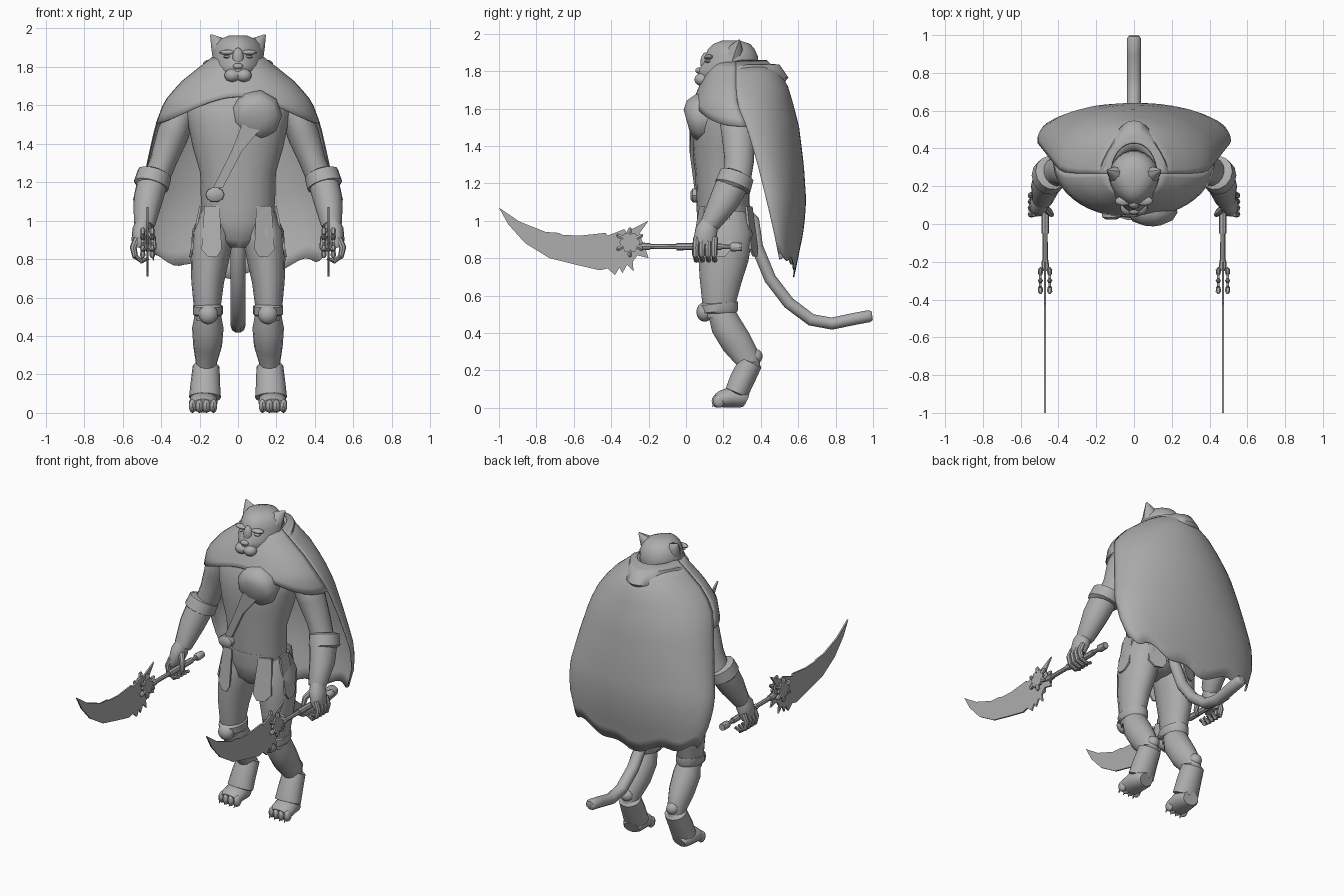
import bpy, bmesh, math
from mathutils import Vector

grey = bpy.data.materials.new("stone_grey")
grey.diffuse_color = (0.42, 0.42, 0.42, 1)


def finish(name, bm, mirror=False, angle=40, solid=0):
    bmesh.ops.recalc_face_normals(bm, faces=bm.faces)
    me = bpy.data.meshes.new(name)
    bm.to_mesh(me)
    bm.free()
    me.materials.append(grey)
    ob = bpy.data.objects.new(name, me)
    bpy.context.collection.objects.link(ob)
    bpy.ops.object.select_all(action='DESELECT')
    bpy.context.view_layer.objects.active = ob
    ob.select_set(True)
    bpy.ops.object.shade_smooth_by_angle(angle=math.radians(angle))
    if solid:
        ob.modifiers.new("thickness", 'SOLIDIFY').thickness = solid
    if mirror:
        ob.modifiers.new("mirror", 'MIRROR')
    return ob


def loft(name, rows, closed=True, caps=True, **kw):
    """Skin a list of point rows."""
    bm = bmesh.new()
    vs = [[bm.verts.new(p) for p in r] for r in rows]
    n = len(rows[0])
    for a, b in zip(vs, vs[1:]):
        for i in range(n if closed else n - 1):
            j = (i + 1) % n
            bm.faces.new((a[i], a[j], b[j], b[i]))
    if caps and closed:
        bm.faces.new(vs[0])
        bm.faces.new(vs[-1])
    return finish(name, bm, **kw)


def tube(name, pts, n=14, **kw):
    """Elliptical rings (x, y, z, radius across, radius deep) along a path."""
    P = [Vector(p[:3]) for p in pts]
    rows = []
    for i, p in enumerate(pts):
        t = (P[min(i + 1, len(P) - 1)] - P[max(i - 1, 0)]).normalized()
        u = Vector((1, 0, 0)) if abs(t.x) < 0.95 else Vector((0, 1, 0))
        u = (u - t * u.dot(t)).normalized()
        v = t.cross(u)
        ring = [2 * math.pi * k / n for k in range(n)]
        rows.append([P[i] + u * p[3] * math.cos(a) + v * p[4] * math.sin(a) for a in ring])
    return loft(name, rows, **kw)


def stack(name, rings, n=20, taper=0, **kw):
    """Level rings (z, half width, front y, back y), optionally narrowed toward the front."""
    rows = []
    for z, w, f, b in rings:
        ring = [2 * math.pi * k / n for k in range(n)]
        rows.append([(w * math.cos(a) * (1 + taper * min(0, math.sin(a))),
                      (f + b) / 2 + (b - f) / 2 * math.sin(a), z) for a in ring])
    return loft(name, rows, **kw)


def ball(name, c, r, mirror=False, seg=14):
    bm = bmesh.new()
    bmesh.ops.create_uvsphere(bm, u_segments=seg, v_segments=8, radius=1)
    for v in bm.verts:
        v.co = Vector(c) + Vector((v.co.x * r[0], v.co.y * r[1], v.co.z * r[2]))
    return finish(name, bm, mirror)


def plate(name, pts, d, mirror=False):
    """Flat outline extruded along the vector d."""
    bm = bmesh.new()
    f = bm.faces.new([bm.verts.new(p) for p in pts])
    r = bmesh.ops.extrude_face_region(bm, geom=[f])
    bmesh.ops.translate(bm, vec=d, verts=[e for e in r['geom'] if isinstance(e, bmesh.types.BMVert)])
    return finish(name, bm, mirror, 25)


# torso and pelvis
stack("torso", [(1.06, .188, .06, .34), (1.1, .193, .055, .34), (1.25, .197, .05, .34), (1.38, .235, .035, .37),
                (1.5, .26, .03, .4), (1.6, .28, .045, .42), (1.7, .22, .09, .41), (1.8, .09, .15, .36), (1.86, .08, .16, .33)])
stack("pelvis", [(.86, .05, .12, .3), (.9, .14, .08, .35), (1.0, .19, .06, .355), (1.09, .188, .055, .34)])
tube("belt_buckle", [(-.12, .085, 1.135, .05, .04), (-.12, .035, 1.135, .048, .038), (-.12, .025, 1.135, .03, .022)], n=10)

# chest strap and round chest plate
plate("chest_strap", [(-.13, .05, 1.17), (-.08, .045, 1.17), (.02, .02, 1.36), (.12, .025, 1.48),
                      (.02, .02, 1.5), (-.03, .02, 1.37)], (0, .04, 0))
tube("chest_plate", [(.095, .13, 1.55, .125, .12), (.095, .06, 1.55, .135, .13), (.095, .02, 1.545, .11, .1),
                     (.095, .002, 1.54, .06, .055)], n=9, angle=50)

# head with broad jaw and lowered muzzle
stack("head", [(1.685, .04, .125, .24), (1.70, .072, .1, .29), (1.74, .1, .075, .34), (1.78, .122, .062, .37),
               (1.81, .132, .066, .385), (1.84, .134, .088, .39), (1.88, .132, .102, .385), (1.915, .118, .115, .37),
               (1.945, .09, .145, .345), (1.963, .045, .19, .29)], n=22, taper=.25, angle=60)
ball("muzzle_cheek", (.03, .085, 1.755), (.042, .04, .035), True)
ball("chin", (0, .125, 1.705), (.045, .045, .022))
ball("nose", (0, .068, 1.803), (.028, .018, .016))
ball("nose_bridge", (0, .105, 1.845), (.03, .028, .055))
ball("brow", (.055, .122, 1.875), (.045, .025, .014), True)
ball("eye", (.055, .118, 1.852), (.022, .016, .008), True)
tube("ear", [(.08, .255, 1.88, .06, .055), (.105, .27, 1.925, .042, .035), (.142, .285, 1.967, .004, .004)], n=8, mirror=True)

# cape shape: z, half width, front y, side y, back y
ENV = [(1.87, .11, .15, .27, .42), (1.80, .2, .11, .27, .50), (1.72, .3, .07, .27, .545), (1.62, .385, .03, .28, .575),
       (1.50, .43, .02, .33, .605), (1.30, .475, .02, .39, .63), (1.10, .515, .02, .44, .643), (.95, .50, .02, .475, .63),
       (.68, .40, .02, .53, .575)]


def cape_point(z, t):
    for a, b in zip(ENV, ENV[1:]):
        if z >= b[0]:
            break
    k = (z - a[0]) / (b[0] - a[0])
    w, f, s, r = [p + (q - p) * k for p, q in zip(a[1:], b[1:])]
    c = math.cos(t)
    return (w * math.sin(t), s + (r - s if c > 0 else s - f) * c, z)


def cape_part(name, t0, t1, low, n, m):
    ts = [math.radians(t0 + (t1 - t0) * i / n) for i in range(n + 1)]
    rows = [[cape_point(1.86 + (low(t) - 1.86) * j / m, t) for t in ts] for j in range(m + 1)]
    loft(name, rows, closed=False, solid=.006, angle=60)


cape_part("cape", -91, 91, lambda t: .70 + .11 * abs(math.sin(t)) + .018 * math.sin(9 * t), 32, 16)
cape_part("shoulder_mantle", 91, 269, lambda t: 1.505 + .14 * max(0, -math.cos(t)) ** 3, 24, 8)

# folded hood around the neck: half width, front y, side y, back y, front z, back z
HOOD = [(.11, .12, .25, .37, 1.70, 1.80), (.15, .11, .27, .43, 1.72, 1.84), (.18, .1, .28, .50, 1.71, 1.835),
        (.2, .09, .28, .548, 1.69, 1.765), (.18, .1, .28, .50, 1.67, 1.71)]
rows = []
for w, f, s, b, zf, zb in HOOD:
    row = []
    for i in range(28):
        t = 2 * math.pi * i / 28
        c, sn = math.cos(t), math.sin(t)
        y = s + (b - s) * c if c > 0 else s + (s - f) * c
        z = zf + (zb - zf) * min(1, (1 + c) * .9) ** .9
        row.append((w * sn * (1 - .3 * max(0, c)), y, z))
    rows.append(row)
loft("hood", rows, caps=False, angle=60, solid=.006)

# arms, cuffs and bracers
tube("upper_arm", [(.23, .26, 1.62, .05, .06), (.295, .265, 1.555, .075, .09), (.338, .28, 1.45, .083, .09),
                   (.385, .285, 1.32, .07, .08), (.43, .27, 1.2, .065, .075)], mirror=True)
tube("cuff", [(.432, .275, 1.25, .07, .07), (.434, .272, 1.243, .09, .095), (.452, .25, 1.182, .093, .1),
              (.454, .247, 1.172, .075, .08)], mirror=True)
tube("bracer", [(.445, .25, 1.2, .08, .09), (.47, .2, 1.1, .076, .08), (.485, .13, .985, .056, .055),
                (.487, .12, .97, .05, .048)], mirror=True)

# hands
tube("palm", [(.487, .13, 1.0, .04, .045), (.5, .11, .95, .05, .06), (.515, .1, .89, .04, .062), (.52, .1, .86, .025, .055)], mirror=True)
for i in range(4):
    y = .055 + .033 * i
    tube("finger", [(.525, y, .91, .018, .017), (.545, y - .003, .86, .018, .018), (.535, y - .003, .815, .016, .016),
                    (.5, y, .79, .015, .015), (.465, y, .805, .01, .01)], n=8, mirror=True)
tube("thumb", [(.475, .09, .95, .02, .02), (.445, .06, .91, .018, .018), (.437, .05, .86, .014, .014),
               (.45, .05, .83, .008, .008)], n=8, mirror=True)

# swords: jagged blade, guard and grip
BLADE = [(-1, 1.07), (-.89, .995), (-.75, .94), (-.68, .935), (-.66, .925), (-.57, .92), (-.43, .935), (-.42, .92),
         (-.33, .955), (-.32, .94), (-.2, 1.0), (-.25, .93), (-.22, .86), (-.2, .80), (-.26, .815), (-.285, .78),
         (-.28, .73), (-.315, .765), (-.34, .72), (-.355, .75), (-.38, .71), (-.42, .745), (-.46, .735), (-.59, .765),
         (-.73, .80), (-.86, .88), (-.95, .98)]
plate("blade", [(.466, y, z) for y, z in BLADE], (.01, 0, 0), True)
for x in (.44, .489):
    tube("guard_ring", [(x, -.3, .885, .056, .056), (x + .013, -.3, .885, .056, .056)], n=6, mirror=True)
    for k in range(6):
        a = math.radians(60 * k + 30)
        dy, dz = math.cos(a), math.sin(a)
        tube("guard_spike", [(x + .0065, -.3 + r * dy, .885 + r * dz, q, q) for r, q in ((.04, .012), (.068, .014), (.08, .005))],
             n=6, mirror=True)
tube("sword_shaft", [(.47, -.25, .863, .014, .014), (.47, .25, .86, .012, .012)], n=8, mirror=True)
tube("sword_collar", [(.47, -.235, .863, .02, .02), (.47, -.19, .863, .018, .018)], n=8, mirror=True)
tube("sword_grip", [(.47, -.05, .862, .02, .02), (.47, .19, .861, .018, .018)], n=8, mirror=True)
tube("sword_pommel", [(.47, .235, .86, .016, .016), (.47, .245, .86, .024, .024), (.47, .3, .86, .022, .022)], n=8, mirror=True)

# legs
tube("thigh", [(.11, .21, 1.04, .08, .12), (.13, .21, .93, .11, .15), (.147, .2, .8, .1, .138),
               (.158, .185, .68, .085, .115), (.16, .175, .55, .07, .09), (.16, .175, .48, .06, .075)], mirror=True)
tube("knee_band", [(.157, .175, .562, .07, .09), (.157, .175, .557, .078, .105), (.157, .18, .515, .078, .102),
                   (.157, .18, .505, .07, .09)], mirror=True)
ball("knee_cap", (.155, .1, .512), (.052, .045, .052), True)
tube("shin", [(.157, .18, .53, .065, .07), (.157, .215, .44, .082, .085), (.158, .27, .35, .075, .085),
              (.165, .33, .26, .055, .07), (.166, .34, .2, .05, .06)], mirror=True)
tube("ankle_guard", [(.166, .345, .245, .05, .045), (.166, .345, .24, .07, .065), (.17, .3, .15, .077, .068),
                     (.172, .27, .08, .083, .064), (.172, .268, .075, .07, .05)], mirror=True)
ball("hock", (.164, .37, .275), (.04, .04, .04), True)

# paws
tube("paw", [(.172, .32, .04, .05, .04), (.175, .3, .05, .066, .05), (.18, .24, .058, .074, .058),
             (.182, .185, .045, .074, .045), (.182, .165, .038, .065, .036)], mirror=True)
for i in range(4):
    x = .128 + .036 * i
    ball("toe", (x, .177 - .008 * (i in (1, 2)), .036), (.021, .032, .036), True, 10)
    tube("claw", [(x, .157, .03, .009, .011), (x, .141, .004, .002, .002)], n=6, mirror=True)

# hanging hip flaps, front, side and back
FLAP = [(-.04, 1.075), (.04, 1.075), (.055, .85), (.02, .81), (-.025, .81), (-.05, .85)]
plate("front_flap", [(.135 + u, .085 - .04 * (1.075 - z) / .25 + u * .35, z) for u, z in FLAP], (0, .012, 0), True)
plate("side_flap", [(.19 + .05 * (1.075 - z) / .25, .19 + u, z) for u, z in FLAP], (.012, 0, 0), True)
plate("back_flap", [(.12 + u, .33 + .03 * (1.075 - z) / .25 - u * .35, z) for u, z in FLAP], (0, .012, 0), True)

# tail
TAIL = [(.3, 1.06), (.36, 1.0), (.38, .86), (.45, .69), (.55, .56), (.67, .47), (.78, .45), (.9, .475), (.98, .49), (.996, .492)]
tube("tail", [(0, y, z, .038 if y < .99 else .028, .034 if y < .99 else .024) for y, z in TAIL], n=10, angle=60)
